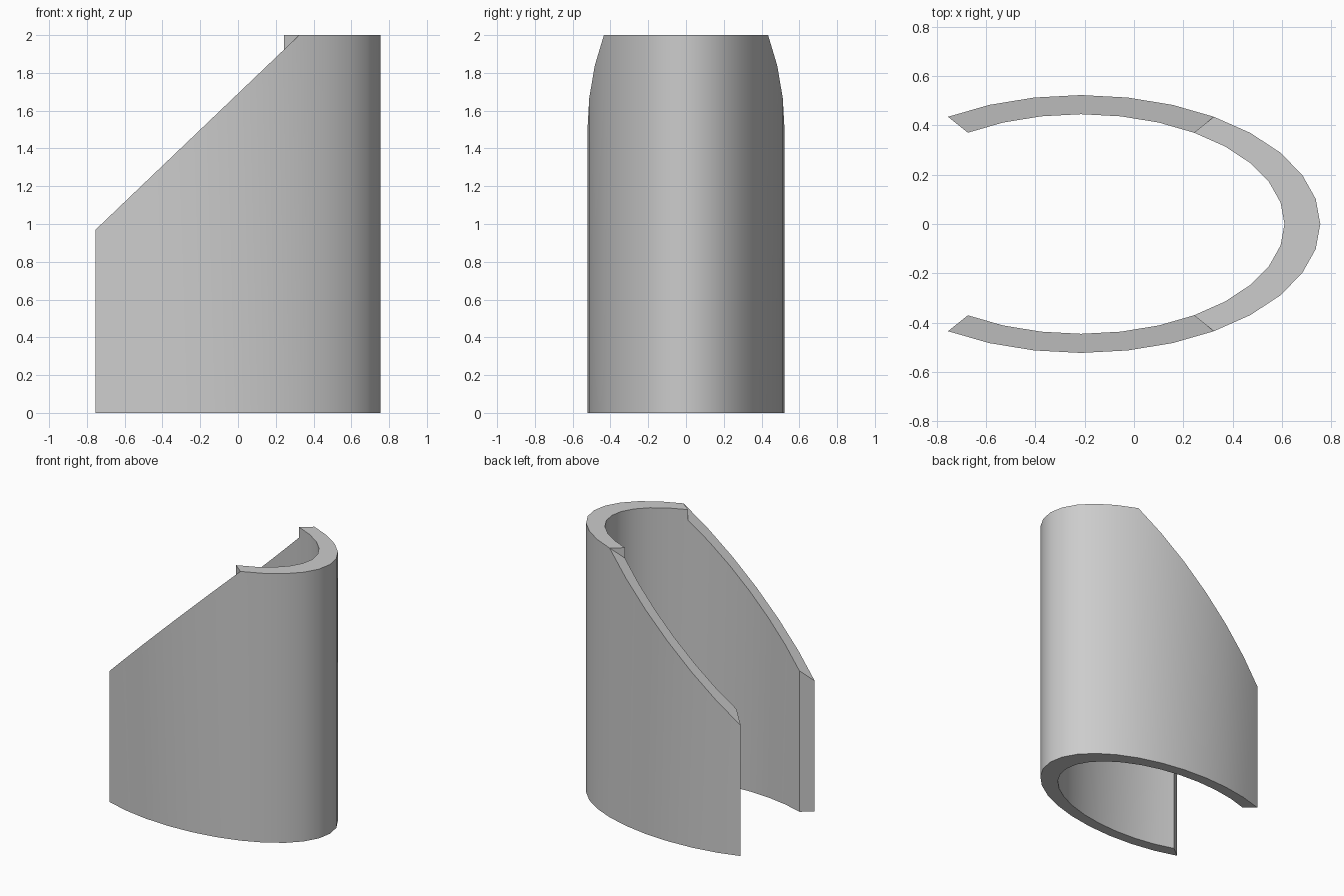
import bpy, bmesh, math

cube = bpy.data.objects.get("Cube")
if cube:
    bpy.data.objects.remove(cube, do_unlink=True)

CENTRE_X = -0.215
OUTER = (0.97, 0.5225)
INNER = (0.825, 0.445)
HEIGHT = 2.0
STEP = math.pi / 16
END, SHOULDER = 11, 5      # steps from the nose to the open end / to the slanted cut


def point(radii, i):
    a = i * STEP
    return CENTRE_X + radii[0] * math.cos(a), radii[1] * math.sin(a)


LOW_X, LOW_Z = point(OUTER, END)[0], 0.97
SLOPE = (HEIGHT - LOW_Z) / (point(OUTER, SHOULDER)[0] - LOW_X)


def top_z(x, full):
    return HEIGHT if full else min(HEIGHT, LOW_Z + SLOPE * (x - LOW_X))


bm = bmesh.new()


def face(*coords):
    bm.faces.new([bm.verts.new(c) for c in coords])


# Curved wall: one open-ended block per step of the ellipse
for i in range(-END, END):
    full = -SHOULDER <= i < SHOULDER
    (ax, ay), (bx, by) = point(OUTER, i), point(OUTER, i + 1)
    (cx, cy), (dx, dy) = point(INNER, i), point(INNER, i + 1)
    a, b, c, d = (ax, ay, 0), (bx, by, 0), (cx, cy, 0), (dx, dy, 0)
    at, bt = (ax, ay, top_z(ax, full)), (bx, by, top_z(bx, full))
    ct, dt = (cx, cy, top_z(cx, full)), (dx, dy, top_z(dx, full))
    face(a, b, bt, at)
    face(at, bt, dt, ct)
    face(a, c, d, b)
    # Inner wall, carrying the step corner where the slanted cut starts
    inner = [d, c]
    if i == -SHOULDER:
        inner.append((cx, cy, top_z(cx, False)))
    inner += [ct, dt]
    if i + 1 == SHOULDER:
        inner.append((dx, dy, top_z(dx, False)))
    face(*inner)

# Open ends and the small upright step faces
for side in (-1, 1):
    (ox, oy), (ix, iy) = point(OUTER, side * END), point(INNER, side * END)
    face((ox, oy, 0), (ix, iy, 0), (ix, iy, top_z(ix, False)), (ox, oy, LOW_Z))
    (ox, oy), (ix, iy) = point(OUTER, side * SHOULDER), point(INNER, side * SHOULDER)
    face((ox, oy, HEIGHT), (ix, iy, top_z(ix, False)), (ix, iy, HEIGHT))

bmesh.ops.remove_doubles(bm, verts=bm.verts, dist=0.0001)
bmesh.ops.recalc_face_normals(bm, faces=bm.faces)
mesh = bpy.data.meshes.new("curved_shell")
bm.to_mesh(mesh)
bm.free()
shell = bpy.data.objects.new("curved_shell", mesh)
bpy.context.collection.objects.link(shell)

# Plain grey
grey = bpy.data.materials.new("plain_grey")
grey.use_nodes = True
colour = (0.604, 0.604, 0.604, 1)
grey.diffuse_color = colour
grey.node_tree.nodes["Principled BSDF"].inputs["Base Color"].default_value = colour
mesh.materials.append(grey)

bpy.context.view_layer.objects.active = shell
shell.select_set(True)
bpy.ops.object.shade_smooth_by_angle(angle=math.radians(30))
